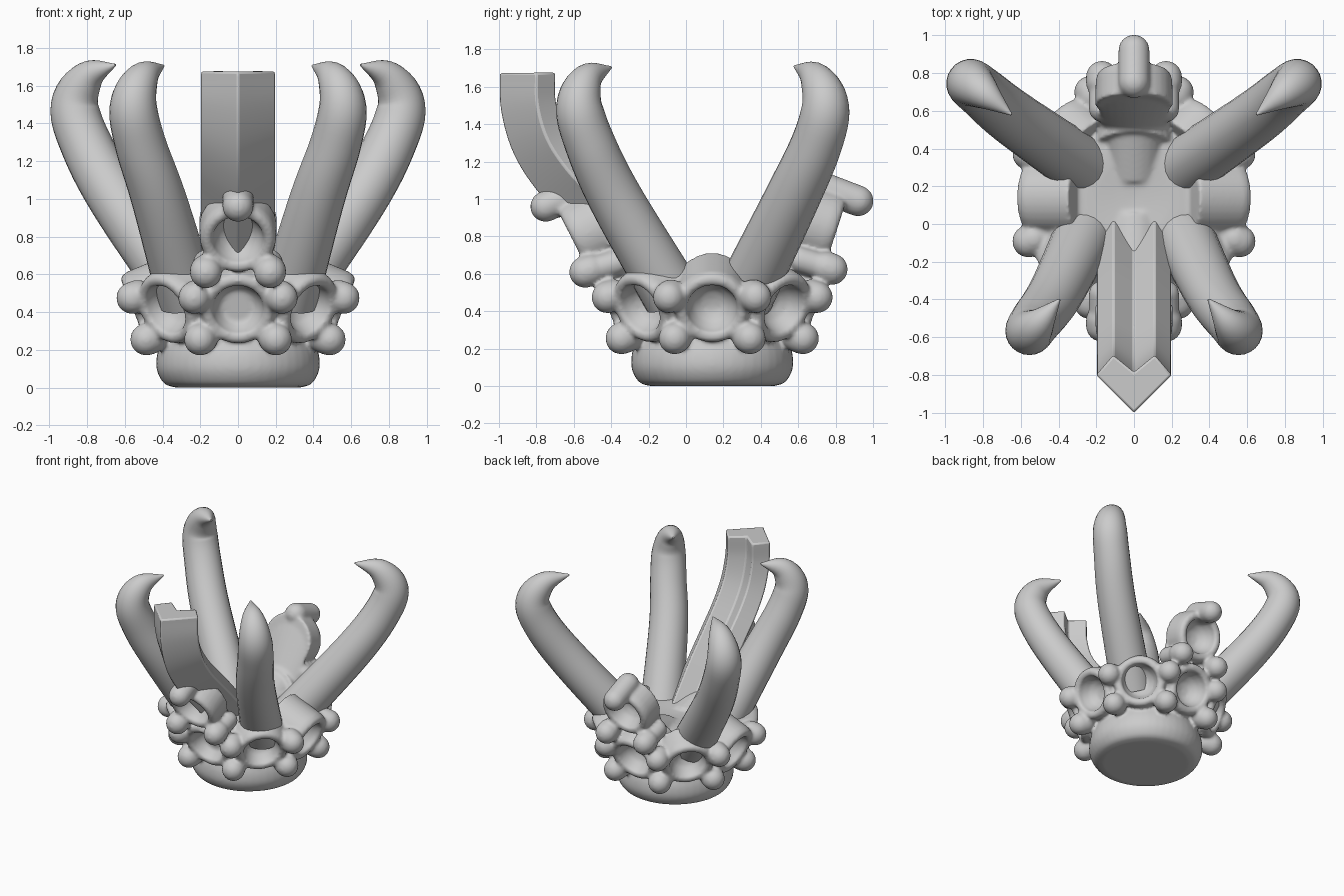
import bpy, bmesh
from math import sin, cos, pi, radians
from mathutils import Vector, Matrix

if "Cube" in bpy.data.objects:
    bpy.data.objects.remove(bpy.data.objects["Cube"])

CY = 0.14  # y of the basket's centre axis


def finish(name, bm):
    bmesh.ops.remove_doubles(bm, verts=bm.verts, dist=1e-5)
    bmesh.ops.recalc_face_normals(bm, faces=bm.faces)
    me = bpy.data.meshes.new(name)
    bm.to_mesh(me)
    bm.free()
    ob = bpy.data.objects.new(name, me)
    bpy.context.collection.objects.link(ob)
    return ob


def loft(name, rings):
    bm = bmesh.new()
    loops = [[bm.verts.new(p) for p in ring] for ring in rings]
    n = len(loops[0])
    for a, b in zip(loops, loops[1:]):
        for i in range(n):
            j = (i + 1) % n
            bm.faces.new((a[i], a[j], b[j], b[i]))
    bm.faces.new(loops[0])
    bm.faces.new(loops[-1])
    return finish(name, bm)


def smooth(pts, steps=6):
    # Catmull-Rom interpolation of vectors of any size
    pts = [Vector(p) for p in pts]
    pts = [2 * pts[0] - pts[1]] + pts + [2 * pts[-1] - pts[-2]]
    out = []
    for a, b, c, d in zip(pts, pts[1:], pts[2:], pts[3:]):
        for k in range(steps):
            t = k / steps
            out.append(0.5 * (2 * b + (c - a) * t + (2 * a - 5 * b + 4 * c - d) * t * t
                              + (3 * b - a - 3 * c + d) * t ** 3))
    return out + [pts[-2]]


def circle(n=24):
    return [(cos(2 * pi * i / n), sin(2 * pi * i / n)) for i in range(n)]


def sweep(name, path, section, side):
    # path points are (x, y, z, scale)
    path = smooth([Vector(p) for p in path])
    side = Vector(side).normalized()
    rings = []
    for i, p in enumerate(path):
        t = path[min(i + 1, len(path) - 1)].xyz - path[max(i - 1, 0)].xyz
        n = t.cross(side).normalized()
        rings.append([p.xyz + (side * u + n * v) * p.w for u, v in section])
    return loft(name, rings)


def lathe(name, profile, origin, axis=(0, 0, 1), n=32):
    m = Matrix.Translation(origin) @ Vector(axis).to_track_quat('Z', 'Y').to_matrix().to_4x4()
    return loft(name, [[m @ Vector((max(r, 1e-4) * x, max(r, 1e-4) * y, z)) for x, y in circle(n)]
                       for r, z in profile])


def capsule(name, a, b, r):
    a, b = Vector(a), Vector(b)
    length = (b - a).length
    arc = [i * pi / 16 for i in range(9)]
    prof = [(r * sin(t), -r * cos(t)) for t in arc] + [(r * cos(t), length + r * sin(t)) for t in arc]
    return lathe(name, prof, a, b - a, 24)


def collar(name, origin, axis, depth):
    # round cup with a hollow dish facing along the axis
    s = [(0, -0.135), (0.06, -0.125), (0.105, -0.09), (0.13, -0.04), (0.138, 0.0),
         (0.17, 0.008), (0.192, -0.005), (0.203, -0.04), (0.207, -depth), (0, -depth - 0.005)]
    return lathe(name, s, origin, axis)


# basket body with rounded foot
parts = []
body = smooth([(0.33, 0), (0.39, 0.02), (0.43, 0.09), (0.43, 0.17), (0.41, 0.24), (0.39, 0.32),
               (0.39, 0.48), (0.38, 0.57), (0.25, 0.59), (0.1, 0.58), (0, 0.575)], 3)
basket = lathe("basket", [(0, 0)] + [tuple(p) for p in body], (0, CY, 0), n=48)
parts.append(basket)

# ring of eight cups with studs between them
for i in range(8):
    a = i * pi / 4
    tilt = radians(22)
    d = Vector((cos(a) * cos(tilt), sin(a) * cos(tilt), -sin(tilt)))
    parts.append(collar("ring_cup", (0.55 * cos(a), CY + 0.55 * sin(a), 0.41), d,
                        0.2 if i % 2 else 0.3))
    b = a + pi / 8
    for name, r, z, zi in (("upper_stud", 0.605, 0.475, 0.5), ("lower_stud", 0.525, 0.255, 0.33)):
        parts.append(capsule(name, (0.4 * cos(b), CY + 0.4 * sin(b), zi),
                             (r * cos(b), CY + r * sin(b), z), 0.068))
        parts.append(capsule(name + "_head", ((r - 0.03) * cos(b), CY + (r - 0.03) * sin(b), z + 0.01),
                             (r * cos(b), CY + r * sin(b), z), 0.086))

# raised front and back cups with studs, a top peg and a sloping support
for tag, s, y, z, tilt, by, bz, peg in (
        ("front", -1, -0.60, 0.78, 27, -0.54, 0.61, ((-0.60, 1.03), (-0.75, 0.96))),
        ("back", 1, 0.80, 0.83, 18, 0.78, 0.625, ((0.75, 1.055), (0.92, 0.99)))):
    t = radians(tilt)
    parts.append(collar(tag + "_raised_cup", (0, y, z), (0, s * cos(t), -sin(t)), 0.18))
    parts.append(capsule(tag + "_peg", (0, *peg[0]), (0, *peg[1]), 0.083))
    for x in (-0.17, 0.17):
        parts.append(capsule(tag + "_stud", (x, by - s * 0.17, bz + 0.05), (x, by, bz), 0.07))
        parts.append(capsule(tag + "_stud_head", (x, by - s * 0.03, bz + 0.01), (x, by, bz), 0.085))
    rings = []
    for py, pz, pr, ang in ((y - s * 0.16, z + 0.05, 0.2, t), (y - s * 0.31, 0.52, 0.17, 0),
                            (CY + s * 0.08, 0.45, 0.15, 0)):
        rings.append([(pr * u, py + s * pr * v * sin(ang), pz + pr * v * cos(ang)) for u, v in circle()])
    parts.append(loft(tag + "_cup_support", rings))

# blend all basket parts into one soft cast surface
bpy.ops.object.select_all(action='DESELECT')
for ob in parts:
    ob.select_set(True)
bpy.context.view_layer.objects.active = basket
bpy.ops.object.join()
rm = basket.modifiers.new("blend", 'REMESH')
rm.mode = 'VOXEL'
rm.voxel_size = 0.012
rm.use_smooth_shade = True
sm = basket.modifiers.new("soften", 'SMOOTH')
sm.factor = 0.5
sm.iterations = 7

# four hooked claws
front = [(0.27, -0.07, 0.48, 0.16), (0.42, -0.375, 1.0, 0.145), (0.52, -0.515, 1.3, 0.135),
         (0.555, -0.57, 1.5, 0.124), (0.505, -0.52, 1.645, 0.085), (0.395, -0.40, 1.705, 0.006)]
rear = [(0.28, 0.31, 0.48, 0.16), (0.645, 0.565, 1.0, 0.147), (0.81, 0.70, 1.3, 0.137),
        (0.865, 0.745, 1.5, 0.127), (0.79, 0.69, 1.65, 0.085), (0.65, 0.58, 1.71, 0.006)]
for mx in (-1, 1):
    for name, pts in (("front_claw", front), ("rear_claw", rear)):
        dx, dy = pts[3][0] - pts[0][0], pts[3][1] - pts[0][1]
        sweep(name, [(mx * x, y, z, r) for x, y, z, r in pts], circle(), (-dy, mx * dx, 0))

# tall front prong with a chevron section
chevron = [(0, 0.17), (0.2, -0.03), (0.11, -0.135), (0, -0.045), (-0.11, -0.135), (-0.2, -0.03)]
spine = [(-0.83, 1.675), (-0.825, 1.5), (-0.77, 1.31), (-0.66, 1.14), (-0.5, 0.97),
         (-0.3, 0.76), (-0.05, 0.46)]
prong = sweep("front_prong", [(0, y, z, 1) for y, z in spine], chevron, (1, 0, 0))
bev = prong.modifiers.new("soft_edges", 'BEVEL')
bev.width = 0.012
bev.segments = 2
bev.angle_limit = radians(40)

# smooth shading
bpy.ops.object.select_all(action='SELECT')
basket.select_set(False)
bpy.context.view_layer.objects.active = prong
bpy.ops.object.shade_smooth_by_angle(angle=radians(40))
